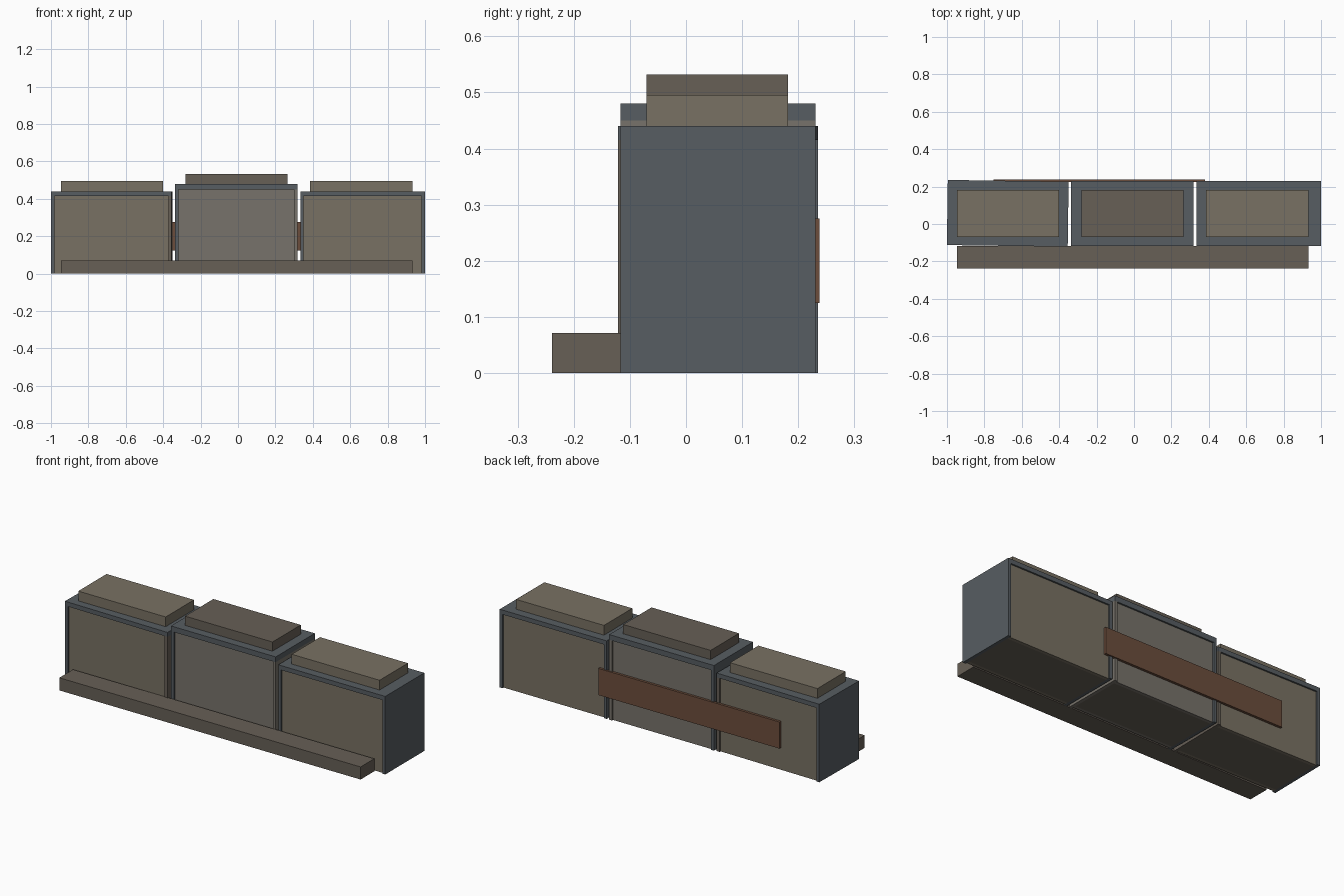
import bpy
import math
from mathutils import Matrix, Vector

if "Cube" in bpy.data.objects:
    bpy.data.objects.remove(bpy.data.objects["Cube"])


def material(name, rgb):
    m = bpy.data.materials.new(name)
    m.diffuse_color = (*rgb, 1)
    m.use_nodes = True
    m.node_tree.nodes["Principled BSDF"].inputs["Base Color"].default_value = m.diffuse_color
    return m


STEEL = material("slate_blue", (0.095, 0.11, 0.122))
BEIGE = material("warm_beige", (0.19, 0.165, 0.125))
GREY = material("stone_grey", (0.185, 0.17, 0.145))
BROWN = material("dark_taupe", (0.135, 0.115, 0.093))
RUST = material("rust_brown", (0.15, 0.075, 0.045))


def box(name, x, y, z, mat):
    """Box from (min, max) ranges, with its origin at the centre."""
    lo, hi = Vector((x[0], y[0], z[0])), Vector((x[1], y[1], z[1]))
    bpy.ops.mesh.primitive_cube_add(size=1, location=(lo + hi) / 2)
    ob = bpy.context.object
    ob.name = name
    ob.data.transform(Matrix.Diagonal((*(hi - lo), 1)))
    ob.data.materials.append(mat)
    return ob


Y0, Y1 = -0.117, 0.231   # cabinet depth
T = 0.018                # board thickness
RECESS = 0.009           # front and back panels sit behind the frame


def cabinet(side, x0, x1, h, top, panel, right_mat, lid_x, lid_h, lid_mat, turn=0.0):
    zt = h - top
    parts = [
        # frame boards
        box(side + "_top_board", (x0, x1), (Y0, Y1), (zt, h), STEEL),
        box(side + "_left_board", (x0, x0 + T), (Y0, Y1), (0, zt), STEEL),
        box(side + "_right_board", (x1 - T, x1), (Y0, Y1), (0, zt), right_mat),
        # recessed panels and floor
        box(side + "_front_panel", (x0 + T, x1 - T),
            (Y0 + RECESS, Y0 + RECESS + T), (0, zt), panel),
        box(side + "_back_panel", (x0 + T, x1 - T),
            (Y1 - RECESS - T, Y1 - RECESS), (0, zt), panel),
        box(side + "_floor", (x0 + T, x1 - T),
            (Y0 + RECESS + T, Y1 - RECESS - T), (0, T), BROWN),
    ]
    # slight turn of the whole cabinet about its own centre
    c = Vector(((x0 + x1) / 2, (Y0 + Y1) / 2, 0))
    for p in parts:
        offset = p.location - c
        p.location = c + Matrix.Rotation(turn, 3, "Z") @ offset
        p.rotation_euler.z = turn
    # raised lid block
    box(side + "_lid", lid_x, (-0.07, 0.182), (h, lid_h), lid_mat)


cabinet("left", -0.998, -0.352, 0.44, 0.025, BEIGE, BROWN,
        (-0.947, -0.402), 0.495, BEIGE, math.radians(-0.8))
cabinet("middle", -0.336, 0.317, 0.48, 0.03, GREY, GREY,
        (-0.281, 0.264), 0.532, BROWN)
cabinet("right", 0.333, 1.0, 0.44, 0.025, BEIGE, STEEL,
        (0.384, 0.932), 0.495, BEIGE)

# low step along the front
box("front_step", (-0.947, 0.932), (-0.239, Y0), (0, 0.071), BROWN)

# plank tying the cabinets together at the back
box("back_plank", (-0.75, 0.38), (0.224, 0.238), (0.125, 0.275), RUST)
